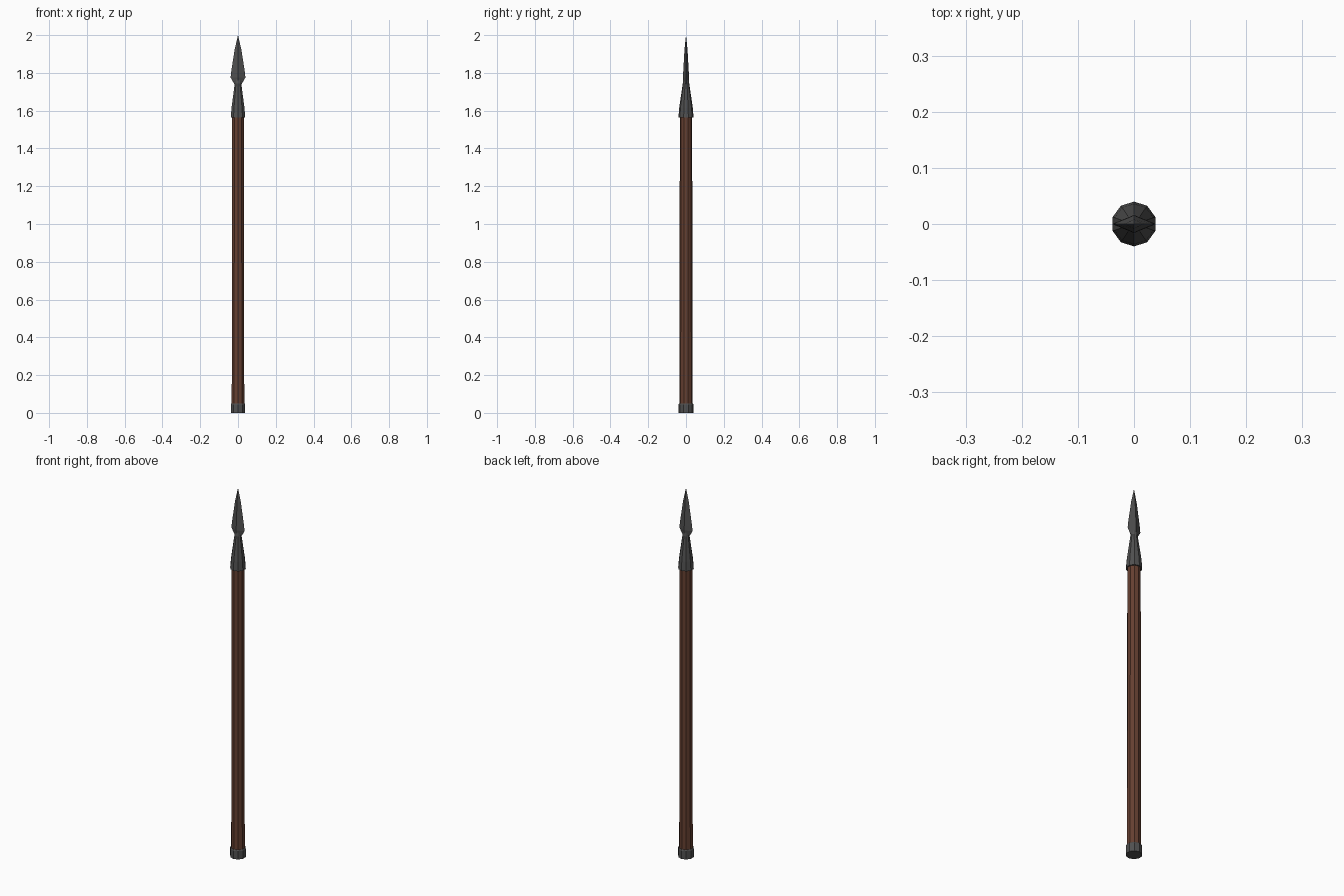
import bpy, bmesh, math

if "Cube" in bpy.data.objects:
    bpy.data.objects.remove(bpy.data.objects["Cube"])

def material(name, rgb):
    m = bpy.data.materials.new(name)
    m.diffuse_color = (*rgb, 1)
    m.use_nodes = True
    m.node_tree.nodes["Principled BSDF"].inputs["Base Color"].default_value = m.diffuse_color
    return m

wood = material("dark brown wood", (0.13, 0.05, 0.03))
metal = material("dark grey metal", (0.08, 0.08, 0.08))

def loft(name, rings, sides, mat, start=math.pi / 2):
    """Flat-faced loft through (z, half width x, half depth y) rings; zero width makes a tip."""
    bm = bmesh.new()
    loops = []
    for z, a, b in rings:
        if a == 0:
            loops.append([bm.verts.new((0, 0, z))] * sides)
            continue
        angles = [start + 2 * math.pi * i / sides for i in range(sides)]
        loops.append([bm.verts.new((a * math.cos(t), b * math.sin(t), z)) for t in angles])
    for lo, hi in zip(loops, loops[1:]):
        for i in range(sides):
            j = (i + 1) % sides
            bm.faces.new(list(dict.fromkeys((lo[i], lo[j], hi[j], hi[i]))))
    for ring in (loops[0], loops[-1]):
        if ring[0] is not ring[1]:
            bm.faces.new(ring)
    bmesh.ops.recalc_face_normals(bm, faces=bm.faces)
    mesh = bpy.data.meshes.new(name)
    bm.to_mesh(mesh)
    bm.free()
    mesh.materials.append(mat)
    obj = bpy.data.objects.new(name, mesh)
    bpy.context.collection.objects.link(obj)
    return obj

# Ten-sided, slightly tapering wooden shaft
loft("shaft", [(0.02, 0.035, 0.035), (1.60, 0.0325, 0.0325)], 10, wood)

# Metal cap on the butt end
loft("butt_cap", [(0, 0.04, 0.04), (0.045, 0.04, 0.04), (0.05, 0.037, 0.037)], 10, metal)

# Socket gripping the shaft and narrowing to the neck
loft("socket", [(1.565, 0.04, 0.04), (1.615, 0.036, 0.036),
                (1.745, 0.018, 0.017), (1.80, 0.012, 0.010)], 10, metal)

# Leaf-shaped blade with diamond section
loft("blade", [(1.73, 0.012, 0.012), (1.755, 0.028, 0.015), (1.775, 0.039, 0.016),
               (1.80, 0.037, 0.015), (1.925, 0.0175, 0.008), (2.0, 0, 0)], 4, metal)
